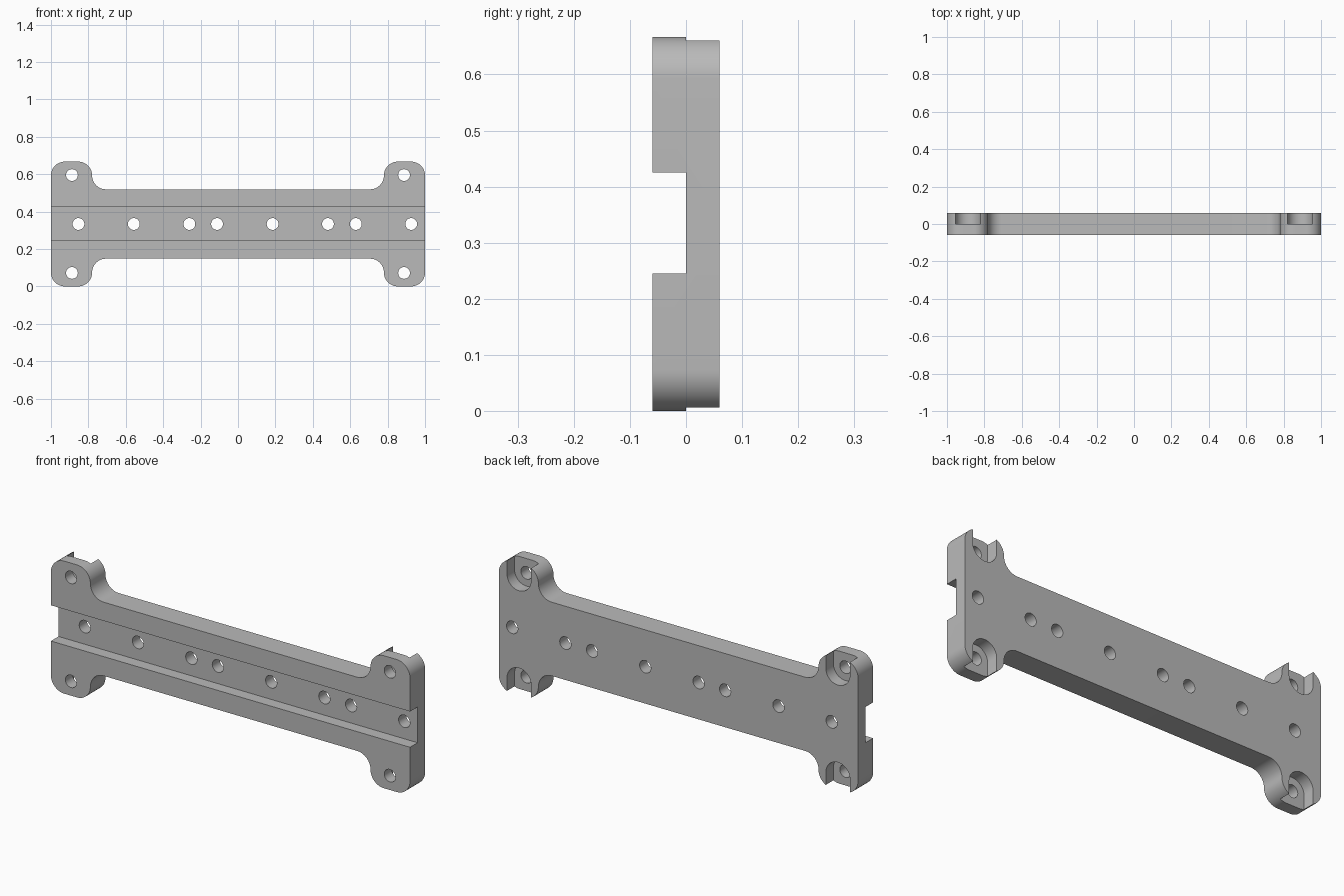
import bpy, bmesh, math

if "Cube" in bpy.data.objects:
    bpy.data.objects.remove(bpy.data.objects["Cube"])

H = 0.667          # total height
Y = 0.06           # half thickness
EAR_IN = 0.78      # inner edge of the ears
BAR_T = 0.519      # top edge of the bar
R = 0.074          # corner and fillet radius
HOLE_R = 0.0315
HOLE_X, HOLE_Z = 0.888, 0.595
MID = H / 2

metal = bpy.data.materials.new("grey metal")
metal.diffuse_color = (0.49, 0.49, 0.49, 1)
metal.use_nodes = True
metal.node_tree.nodes["Principled BSDF"].inputs["Base Color"].default_value = metal.diffuse_color


def arc(cx, cz, r, a0, a1, n=14):
    """Points on an arc, angles in degrees."""
    return [(cx + r * math.cos(math.radians(a0 + (a1 - a0) * i / n)),
             cz + r * math.sin(math.radians(a0 + (a1 - a0) * i / n))) for i in range(n + 1)]


def prism(name, pts, y0, y1):
    """Extrude an xz outline along y."""
    bm = bmesh.new()
    face = bm.faces.new([bm.verts.new((x, y0, z)) for x, z in pts])
    ext = bmesh.ops.extrude_face_region(bm, geom=[face])
    verts = [g for g in ext["geom"] if isinstance(g, bmesh.types.BMVert)]
    bmesh.ops.translate(bm, vec=(0, y1 - y0, 0), verts=verts)
    bmesh.ops.recalc_face_normals(bm, faces=bm.faces)
    me = bpy.data.meshes.new(name)
    bm.to_mesh(me)
    bm.free()
    me.materials.append(metal)
    ob = bpy.data.objects.new(name, me)
    bpy.context.collection.objects.link(ob)
    return ob


# Plate outline: one quarter, mirrored to all four
quarter = [(1, MID)] + arc(1 - R, H - R, R, 0, 90) \
    + arc(EAR_IN + R, H - R, R, 90, 180) \
    + arc(EAR_IN - R, BAR_T + R, R, 0, -90)
upper = quarter + [(-x, z) for x, z in reversed(quarter)]
lower = [(x, H - z) for x, z in reversed(upper[1:-1])]
plate = prism("mounting_plate", upper + lower, -Y, Y)

# Front groove along the whole length
cutters = [prism("groove_cutter", [(-1.1, 0.245), (1.1, 0.245), (1.1, 0.425), (-1.1, 0.425)], -0.2, 0)]

# Row of holes along the middle
for x in (-0.853, -0.557, -0.26, -0.112, 0.185, 0.481, 0.63, 0.926):
    cutters.append(prism("hole_cutter", arc(x, MID, HOLE_R, 0, 360, 32)[:-1], -0.2, 0.2))

# Ear holes, with open-ended recesses for the bolt heads at the back
slot = [(0.067, 0.2)] + [(-0.067, 0.2)] + arc(0, 0, 0.067, 180, 360, 24)
for sx in (-1, 1):
    for sz in (-1, 1):
        cz = MID + sz * (HOLE_Z - MID)
        cutters.append(prism("ear_hole_cutter", arc(sx * HOLE_X, cz, HOLE_R, 0, 360, 32)[:-1], -0.2, 0.2))
        cutters.append(prism("recess_cutter", [(sx * HOLE_X + x, cz + sz * z) for x, z in slot], 0, 0.2))

for c in cutters:
    mod = plate.modifiers.new(c.name, "BOOLEAN")
    mod.operation = "DIFFERENCE"
    mod.solver = "EXACT"
    mod.object = c

# Bake the cuts, remove the cutters, smooth the curved walls
bpy.context.view_layer.objects.active = plate
plate.select_set(True)
for m in list(plate.modifiers):
    bpy.ops.object.modifier_apply(modifier=m.name)
for c in cutters:
    bpy.data.objects.remove(c, do_unlink=True)
bpy.ops.object.shade_smooth_by_angle(angle=math.radians(30))
